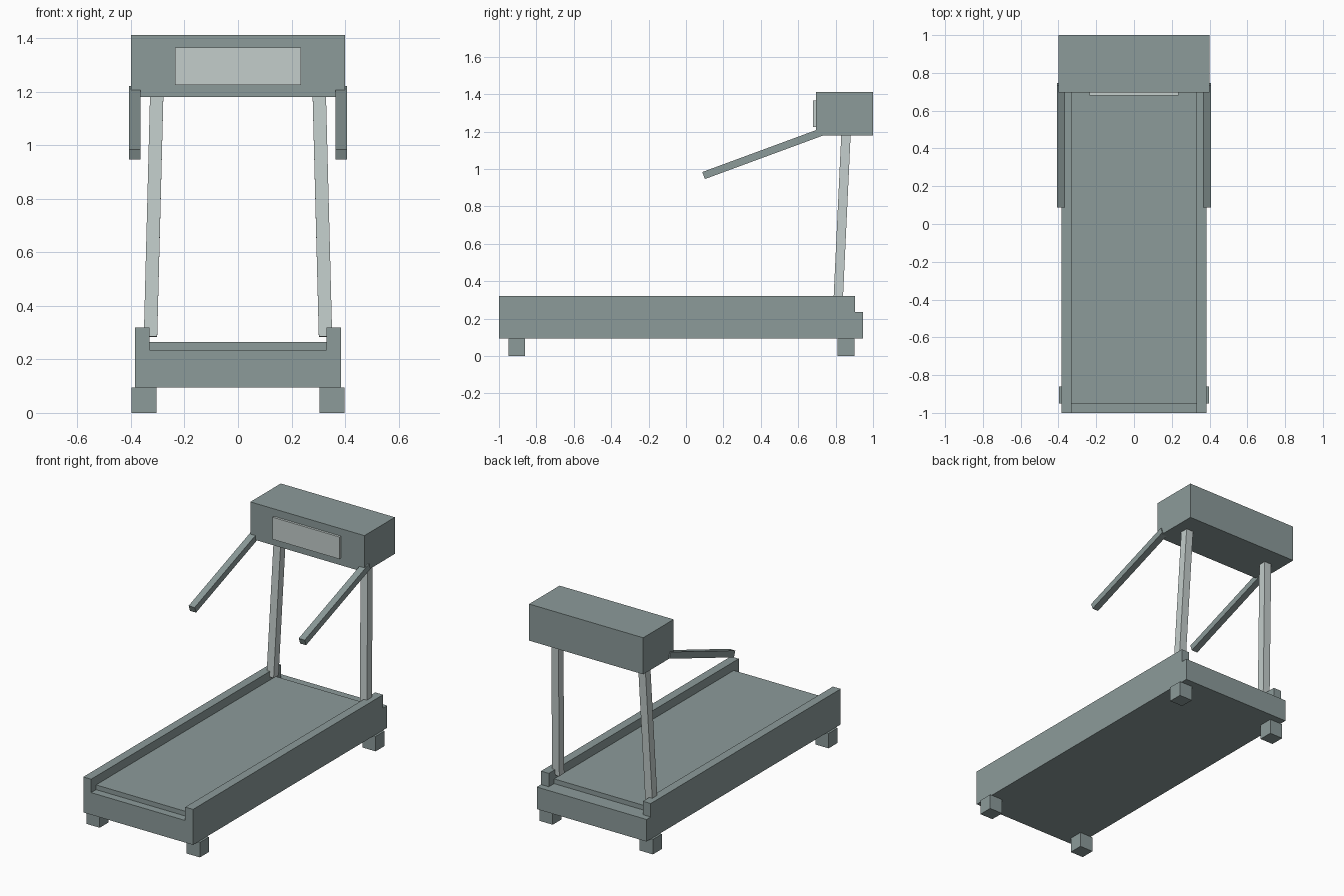
import bpy
from mathutils import Vector, Matrix

if "Cube" in bpy.data.objects:
    bpy.data.objects.remove(bpy.data.objects["Cube"])


def material(name, rgb):
    m = bpy.data.materials.new(name)
    m.diffuse_color = (*rgb, 1.0)
    m.use_nodes = True
    m.node_tree.nodes["Principled BSDF"].inputs["Base Color"].default_value = m.diffuse_color
    return m


GREY = material("slate grey", (0.262, 0.328, 0.323))
LIGHT = material("light grey", (0.546, 0.610, 0.597))


def add_box(name, size, matrix, mat):
    """Flat-shaded box of the given size placed by a matrix."""
    bpy.ops.mesh.primitive_cube_add(size=1)
    ob = bpy.context.object
    ob.name = name
    ob.data.transform(matrix @ Matrix.Diagonal((*size, 1.0)))
    ob.data.materials.append(mat)
    return ob


def box(name, x, y, z, mat):
    """Axis-aligned box from its x, y and z ranges."""
    size = [r[1] - r[0] for r in (x, y, z)]
    mid = Vector([(r[0] + r[1]) / 2 for r in (x, y, z)])
    return add_box(name, size, Matrix.Translation(mid), mat)


def beam(name, a, b, width, depth, mat):
    """Slanted bar from a to b, its width kept close to the x axis."""
    a, b = Vector(a), Vector(b)
    w = (b - a).normalized()
    v = w.cross(Vector((1, 0, 0))).normalized()
    u = v.cross(w)
    rot = Matrix((u, v, w)).transposed().to_4x4()
    return add_box(name, (width, depth, (b - a).length),
                   Matrix.Translation((a + b) / 2) @ rot, mat)


# Base and running belt
box("base", (-0.385, 0.385), (-1.0, 0.945), (0.095, 0.235), GREY)
box("belt", (-0.33, 0.33), (-0.95, 0.85), (0.235, 0.265), GREY)

# Console and its screen
box("console", (-0.4, 0.4), (0.695, 1.0), (1.18, 1.412), GREY)
box("screen", (-0.235, 0.235), (0.68, 0.695), (1.225, 1.365), LIGHT)

# Parts repeated on both sides
for side, s in (("left", -1), ("right", 1)):
    box(side + "_rail", sorted((s * 0.33, s * 0.385)), (-1.0, 0.903), (0.235, 0.32), GREY)
    for end, y in (("front", (-0.95, -0.86)), ("back", (0.81, 0.90))):
        box(f"{end}_{side}_foot", sorted((s * 0.305, s * 0.398)), y, (0.0, 0.095), GREY)
    beam(side + "_post", (s * 0.327, 0.813, 0.285), (s * 0.3035, 0.856, 1.20),
         0.05, 0.05, LIGHT)
    beam(side + "_handle", (s * 0.386, 0.094, 0.965), (s * 0.386, 0.74, 1.203),
         0.042, 0.04, GREY)
